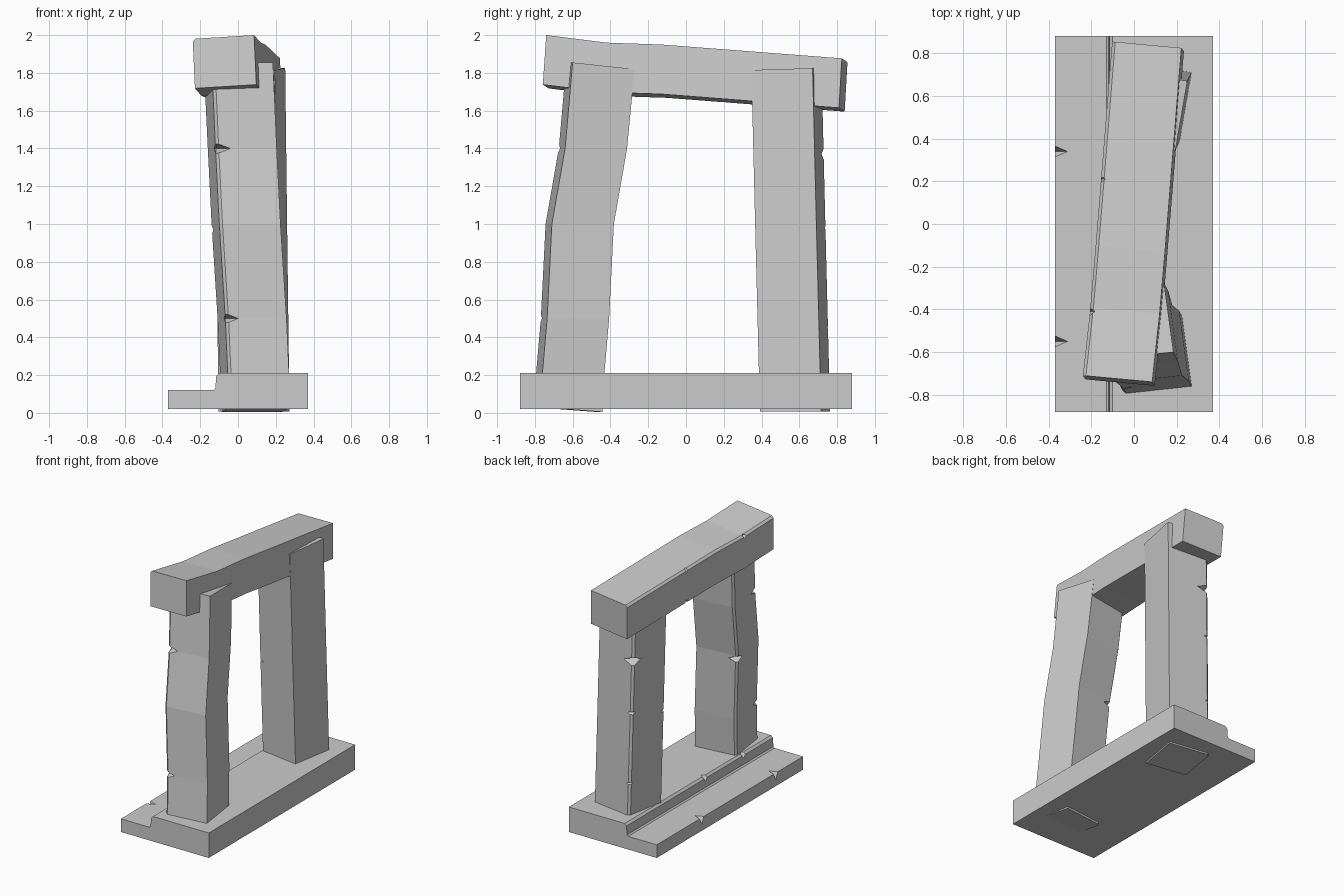
import bpy, bmesh
from mathutils import Vector as V

if "Cube" in bpy.data.objects:
    bpy.data.objects.remove(bpy.data.objects["Cube"])


def loft(name, rings):
    """Closed solid skinned through equal-sized rings of points."""
    bm = bmesh.new()
    vs = [[bm.verts.new(p) for p in r] for r in rings]
    n = len(vs[0])
    for a, b in zip(vs, vs[1:]):
        for i in range(n):
            j = (i + 1) % n
            bm.faces.new((a[i], a[j], b[j], b[i]))
    bm.faces.new(vs[0])
    bm.faces.new(vs[-1])
    bmesh.ops.recalc_face_normals(bm, faces=bm.faces)
    me = bpy.data.meshes.new(name)
    bm.to_mesh(me)
    bm.free()
    ob = bpy.data.objects.new(name, me)
    bpy.context.collection.objects.link(ob)
    return ob


def chip(target, centre, size):
    """Cut an octahedral nick out of a part."""
    bm = bmesh.new()
    c, (sx, sy, sz) = V(centre), size
    top, bot = bm.verts.new(c + V((0, 0, sz))), bm.verts.new(c - V((0, 0, sz)))
    mid = [bm.verts.new(c + V(p)) for p in ((sx, 0, 0), (0, sy, 0), (-sx, 0, 0), (0, -sy, 0))]
    for i in range(4):
        bm.faces.new((mid[i], mid[(i + 1) % 4], top))
        bm.faces.new((mid[(i + 1) % 4], mid[i], bot))
    bmesh.ops.recalc_face_normals(bm, faces=bm.faces)
    me = bpy.data.meshes.new("chip_cutter")
    bm.to_mesh(me)
    bm.free()
    cutter = bpy.data.objects.new("chip_cutter", me)
    bpy.context.collection.objects.link(cutter)
    cutter.hide_render = True
    mod = target.modifiers.new("chip", 'BOOLEAN')
    mod.operation, mod.solver, mod.object = 'DIFFERENCE', 'EXACT', cutter
    bpy.context.view_layer.objects.active = target
    bpy.ops.object.modifier_apply(modifier=mod.name)
    bpy.data.objects.remove(cutter)


def chamfer_ring(a, u, w, cuts):
    """Quad a, a+u, a+u+w, a+w with chosen corners chamfered."""
    q = [a, a + u, a + u + w, a + w]
    ring = []
    for i, p in enumerate(q):
        if i in cuts:
            for o in (q[i - 1], q[(i + 1) % 4]):
                ring.append(p + (o - p).normalized() * 0.015)
        else:
            ring.append(p)
    return ring


def pillar(name, spine, u, w, chips):
    """spine follows the outer +x corner; u runs to -x, w along the +x face."""
    u, w = V(u), V(w)
    rings = []
    for x, y, z, tilt in spine:
        rings.append(chamfer_ring(V((x, y, z)), u, w + V((0, 0, tilt)), (1, 2)))
    ob = loft(name, rings)
    for z, inner, s in chips:
        for lo, hi in zip(spine, spine[1:]):
            if lo[2] <= z <= hi[2]:
                p = V(lo[:3]).lerp(V(hi[:3]), (z - lo[2]) / (hi[2] - lo[2]))
                chip(ob, p + u + (w if inner else V((0, 0, 0))), (s, s, s * 0.35))
                break


# Stepped base slab
profile = [(-.37, .02), (.37, .02), (.37, .21), (-.10, .21), (-.115, .195),
           (-.12, .13), (-.13, .12), (-.37, .12)]
base = loft("base_slab", [[(x, y, z) for x, z in profile] for y in (-.88, .88)])
for y in (.34, -.55):
    chip(base, (-.375, y, .125), (.07, .03, .06))
for y in (-.07, -.53):
    chip(base, (-.115, y, .21), (.04, .03, .04))

# Leaning pillars
pillar("front_pillar",
       [(.28, -.77, .03, -.025), (.27, -.76, .21, 0), (.257, -.735, .5, 0),
        (.225, -.71, 1.0, 0), (.205, -.64, 1.4, 0), (.185, -.60, 1.855, -.035)],
       (-.322, -.035, 0), (-.045, .328, 0),
       [(.5, 0, .075), (1.4, 0, .085), (.97, 1, .08)])
pillar("back_pillar",
       [(.273, .715, .008, 0), (.27, .71, .21, 0), (.26, .69, 1.0, 0), (.25, .67, 1.825, -.01)],
       (-.322, .05, 0), (-.056, -.324, 0),
       [(1.37, 0, .1), (.98, 0, .045), (.45, 0, .035), (.9, 1, .05)])

# Sagging lintel
rings = []
for x, y, z, yb in [(.085, -.74, 2.0, -.018), (.12, -.42, 1.96, -.01),
                    (.145, -.13, 1.95, 0), (.222, .825, 1.877, -.015)]:
    rings.append(chamfer_ring(V((x, y, z)), V((-.325, .03, -.02)),
                              V((.012, yb, -.262)), (1,)))
lintel = loft("lintel", rings)
for x, y, z in [(-.16, .21, 1.905), (-.207, -.41, 1.937), (-.145, .2, 1.64)]:
    chip(lintel, (x, y, z), (.03, .02, .03))
